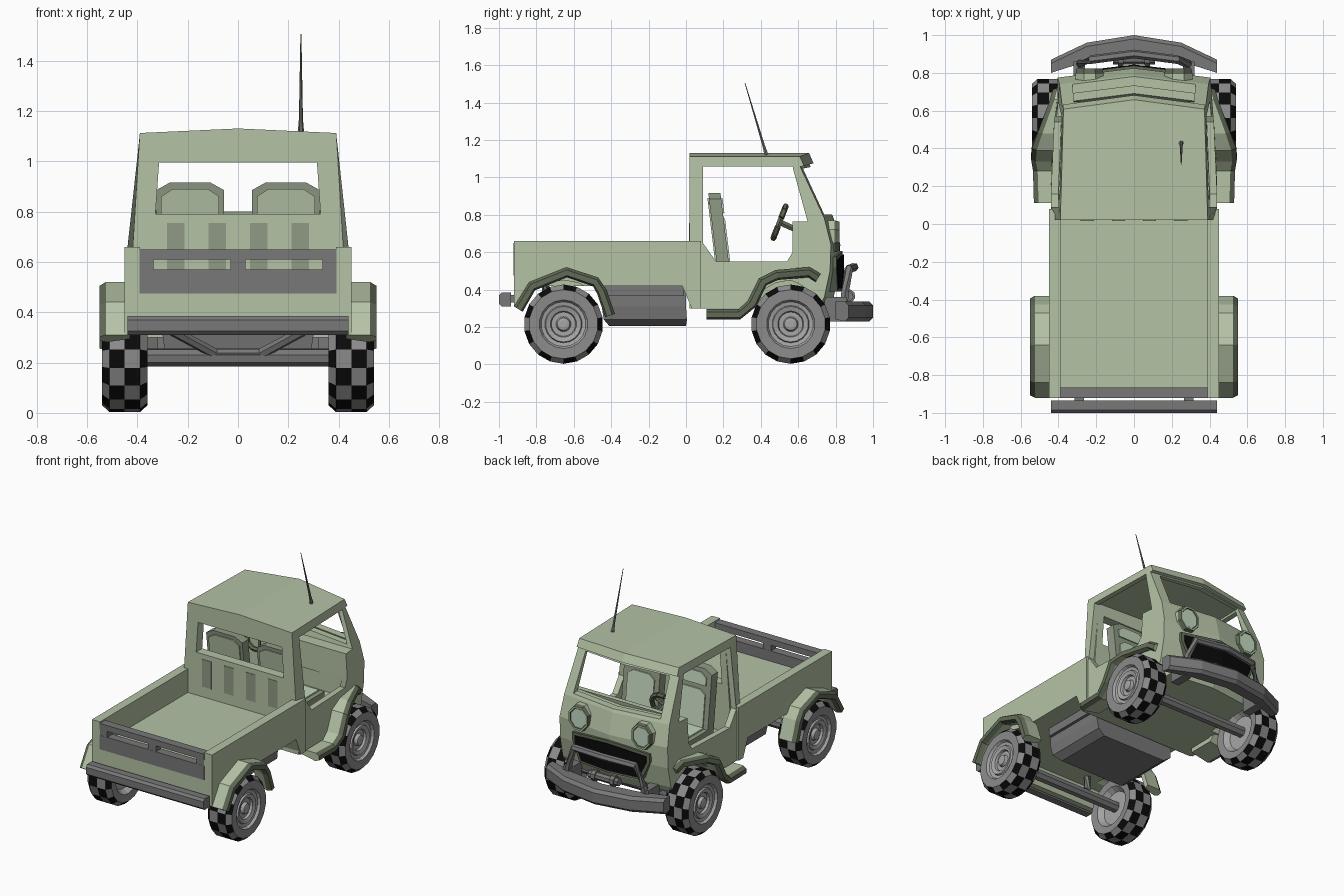
import bpy, bmesh, math
from mathutils import Vector as V

if "Cube" in bpy.data.objects:
    bpy.data.objects.remove(bpy.data.objects["Cube"])


def material(name, rgb):
    m = bpy.data.materials.new(name)
    m.diffuse_color = (*rgb, 1)
    m.use_nodes = True
    m.node_tree.nodes["Principled BSDF"].inputs["Base Color"].default_value = m.diffuse_color
    return m


GREEN = material("body green", (0.46, 0.545, 0.38))
MID = material("shaded green", (0.28, 0.33, 0.235))
DARK = material("dark green trim", (0.12, 0.145, 0.095))
GREY = material("steel grey", (0.19, 0.188, 0.192))
TIRE = material("tire grey", (0.26, 0.26, 0.265))
LIGHT = material("wheel grey", (0.38, 0.38, 0.38))
BLACK = material("black", (0.003, 0.003, 0.003))
LENS = material("pale lens", (0.56, 0.72, 0.55))
PAD = material("pale seat pad", (0.55, 0.68, 0.52))


def loft(name, rings, mats, mirror=False, rule=None):
    """Skin closed rings of points, cap both ends; rule(ring, side) -> material index."""
    bm = bmesh.new()
    vs = [[bm.verts.new(p) for p in r] for r in rings]
    n = len(rings[0])
    for i in range(len(vs) - 1):
        for j in range(n):
            k = (j + 1) % n
            f = bm.faces.new((vs[i][j], vs[i][k], vs[i + 1][k], vs[i + 1][j]))
            f.material_index = rule(i, j) if rule else 0
    for i, r in ((0, vs[0]), (len(vs) - 2, vs[-1])):
        bm.faces.new(r).material_index = rule(i, 0) if rule else 0
    bmesh.ops.recalc_face_normals(bm, faces=bm.faces)
    me = bpy.data.meshes.new(name)
    bm.to_mesh(me)
    bm.free()
    for m in mats if isinstance(mats, (list, tuple)) else [mats]:
        me.materials.append(m)
    o = bpy.data.objects.new(name, me)
    bpy.context.collection.objects.link(o)
    if mirror:
        o.modifiers.new("mirror", 'MIRROR')
    return o


def prism(name, pts, secs, axis, mat, mirror=False):
    put = {'x': lambda s, a, b: (s, a, b), 'y': lambda s, a, b: (a, s, b)}[axis]
    return loft(name, [[put(s, a, b) for a, b in pts] for s in secs], mat, mirror)


def box(name, x0, x1, y0, y1, z0, z1, mat, mirror=False):
    return prism(name, [(y0, z0), (y1, z0), (y1, z1), (y0, z1)], (x0, x1), 'x', mat, mirror)


def circle(cx, cy, r, n, off=0.5):
    return [(cx + r * math.cos((i + off) * math.tau / n), cy + r * math.sin((i + off) * math.tau / n))
            for i in range(n)]


def tube(name, pts, radii, mat, n=8, mirror=False):
    pts = [V(p) for p in pts]
    rings = []
    for i, p in enumerate(pts):
        t = (pts[min(i + 1, len(pts) - 1)] - pts[max(i - 1, 0)]).normalized()
        a = t.cross(V((0, 0.6, 0.8)) if abs(t.x) > 0.5 else V((1, 0, 0))).normalized()
        b = t.cross(a)
        r = radii[i] if isinstance(radii, list) else radii
        rings.append([p + a * u + b * v for u, v in circle(0, 0, r, n)])
    return loft(name, rings, mat, mirror)


def cut(o, cutter):
    cutter.hide_render = True
    m = o.modifiers.new("cut", 'BOOLEAN')
    m.operation, m.solver, m.object = 'DIFFERENCE', 'EXACT', cutter
    bpy.context.view_layer.objects.active = o
    bpy.ops.object.modifier_apply(modifier=m.name)
    bpy.data.objects.remove(cutter)


def cut_arches(o, y):
    for s in (-1, 1):
        cut(o, prism("arch_cutter", circle(y, 0.215, 0.235, 18), (s * 0.34, s * 0.6), 'x', GREEN))


def clamp(t):
    return max(0, min(1, t))


# cab shell: straight solid, hollowed and opened, then tapered and bowed
cab = prism("cab", [(0.02, 0.30), (0.76, 0.30), (0.79, 0.36), (0.82, 0.50), (0.825, 0.64), (0.79, 0.78),
                    (0.66, 1.07), (0.682, 1.075), (0.658, 1.13), (0.02, 1.13)], (-0.44, 0, 0.44), 'x', GREEN)
cut(cab, prism("interior_cutter", [(0.085, 0.47), (0.58, 0.47), (0.58, 0.79), (0.735, 0.79), (0.62, 1.085),
                                   (0.085, 1.085)], (-0.40, 0, 0.40), 'x', GREEN))
cut(cab, prism("door_cutter", [(0.09, 0.65), (0.16, 0.55), (0.54, 0.55), (0.59, 0.60), (0.59, 0.765),
                               (0.70, 0.765), (0.59, 1.07), (0.09, 1.07)], (-0.6, 0.6), 'x', GREEN))
cut(cab, box("windshield_cutter", -0.365, 0.365, 0.6, 0.95, 0.80, 1.055, GREEN))
cut(cab, box("rear_window_cutter", -0.343, 0.343, -0.1, 0.2, 0.79, 0.995, GREEN))
cut_arches(cab, 0.56)
for v in cab.data.vertices:
    c = v.co
    side = abs(c.x) / 0.44
    scale = (1 - 0.1 * clamp((c.z - 0.65) / 0.48)) * (1 - 0.08 * clamp((c.y - 0.3) / 0.5))
    if c.y < 0.3 and c.z > 0.65:
        scale *= 0.985
    c.y -= 0.05 * side * clamp((c.y - 0.55) / 0.1)
    c.z -= 0.018 * side * clamp((c.z - 1.0) / 0.1)
    c.x *= scale

# ribs on the cab back
for i in range(4):
    x = -0.2475 + i * 0.165
    box("cab_back_rib", x - 0.035, x + 0.035, 0.017, 0.023, 0.57, 0.755, MID)

# cargo bed
bed = prism("cargo_bed", [(-0.92, 0.31), (-0.88, 0.31), (-0.84, 0.42), (-0.02, 0.42), (0.03, 0.30), (0.08, 0.30),
                          (0.08, 0.66), (-0.92, 0.66)], (-0.45, 0.45), 'x', GREEN)
cut(bed, box("bed_cutter", -0.39, 0.39, -1.1, 0.02, 0.50, 0.9, GREEN))
cut_arches(bed, -0.655)

# tailgate with two slots
for z0, z1 in ((0.475, 0.57), (0.61, 0.65)):
    box("tailgate_rail", -0.392, 0.392, -0.922, -0.865, z0, z1, GREY)
box("tailgate_middle", -0.03, 0.03, -0.921, -0.866, 0.57, 0.61, GREY)
box("tailgate_end", 0.335, 0.391, -0.921, -0.866, 0.57, 0.61, GREY, True)

# rear bumper and mounts
prism("rear_bumper", [(-1.0, 0.325), (-0.985, 0.31), (-0.935, 0.31), (-0.935, 0.385), (-0.985, 0.385),
                      (-1.0, 0.37)], (-0.44, 0.44), 'x', GREY)
box("bumper_mount", 0.265, 0.315, -0.94, -0.90, 0.33, 0.37, GREY, True)


# fenders: swept band with a dark outer lip
def fender(name, path, x_in):
    rings = []
    for i, (y, z, xo) in enumerate(path):
        a, b = path[max(i - 1, 0)], path[min(i + 1, len(path) - 1)]
        t = V((0, b[0] - a[0], b[1] - a[1])).normalized()
        n = V((0, t.z, -t.y))
        rings.append([V((x, y, z)) + n * d for x, d in ((x_in, 0), (xo - 0.025, 0), (xo, 0.015), (xo, 0.045),
                                                        (xo - 0.03, 0.055), (x_in, 0.03))])
    loft(name, rings, [GREEN, DARK], True, lambda i, j: 1 if 1 <= j <= 3 else 0)


fender("rear_fender", [(-0.92, 0.31, 0.55), (-0.84, 0.44, 0.55), (-0.64, 0.52, 0.55), (-0.47, 0.465, 0.55),
                       (-0.425, 0.40, 0.55), (-0.38, 0.27, 0.55)], 0.43)
fender("front_fender", [(0.11, 0.295, 0.53), (0.28, 0.295, 0.535), (0.33, 0.34, 0.545), (0.39, 0.46, 0.54),
                        (0.48, 0.505, 0.51), (0.66, 0.52, 0.445), (0.72, 0.485, 0.43)], 0.375)

# wheels: turned section, checkered tread
SECTION = [(-0.05, 0.05), (-0.05, 0.11), (-0.085, 0.135), (-0.09, 0.185), (-0.06, 0.212), (0, 0.212), (0.06, 0.212),
           (0.09, 0.185), (0.088, 0.13), (0.072, 0.12), (0.068, 0.10), (0.078, 0.095), (0.07, 0.07), (0.055, 0.065),
           (0.055, 0.04), (0.075, 0.033), (0.078, 0.02)]


def wheel_rule(i, j):
    if 3 <= i <= 6:
        return (i + j) % 2
    return 0 if i in (2, 7) else 2


for label, y in (("rear", -0.655), ("front", 0.56)):
    loft(label + "_wheel", [[(0.45 + dx, a, b) for a, b in circle(y, 0.215, r, 18)] for dx, r in SECTION],
         [TIRE, BLACK, LIGHT], True, wheel_rule)
    tube(label + "_axle", [(-0.41, y, 0.22), (0.41, y, 0.22)], 0.037, GREY)

# suspension arms and under-floor tank
tube("rear_support", [(-0.25, -0.75, 0.43), (-0.25, -0.75, 0.32), (-0.09, -0.67, 0.235), (0.09, -0.67, 0.235),
                      (0.25, -0.75, 0.32), (0.25, -0.75, 0.43)], 0.022, GREY, 6)
TANK = [(0.30, 0.42, -0.45, 0.0), (0.30, 0.31, -0.45, 0.0), (0.29, 0.24, -0.44, 0.005), (0.24, 0.205, -0.41, 0.0)]
loft("tank", [[(-x, a, z), (x, a, z), (x, b, z), (-x, b, z)] for x, z, a, b in TANK], GREY)
box("tank_cover", -0.32, 0.32, -0.44, -0.01, 0.365, 0.425, GREY)

# front bumper, bowed in plan
BUMPER = [(-0.44, 0.80, 0.87), (-0.25, 0.86, 0.96), (0, 0.895, 1.0), (0.25, 0.86, 0.96), (0.44, 0.80, 0.87)]
loft("front_bumper", [[(x, a, 0.24), (x, b - 0.02, 0.23), (x, b, 0.25), (x, b, 0.315), (x, b - 0.02, 0.335),
                       (x, a, 0.335)] for x, a, b in BUMPER], GREY)
box("bumper_bracket", 0.26, 0.32, 0.74, 0.86, 0.23, 0.36, GREY, True)

# brush bar and winch
tube("brush_bar", [(-0.29, 0.845, 0.32), (-0.28, 0.85, 0.38), (-0.23, 0.87, 0.51), (0, 0.90, 0.52), (0.23, 0.87, 0.51),
                   (0.28, 0.85, 0.38), (0.29, 0.845, 0.32)], 0.023, GREY, 6)
tube("winch_drum", [(-0.11, 0.87, 0.365), (0.11, 0.87, 0.365)], 0.026, GREY)
for x in (-0.07, 0.07):
    tube("winch_flange", [(x - 0.015, 0.87, 0.365), (x + 0.015, 0.87, 0.365)], 0.036, GREY)


# grille: dark frame and black insert, bowed with the nose
def grille(name, w, z0, z1, y, mat):
    rows = [(-w, 0.6), (-w * 0.8, 0), (0, 0.0), (w * 0.8, 0), (w, 0.6)]
    rings = []
    for x, t in rows:
        yy = y - 0.118 * abs(x)
        lo = z0 + (z1 - z0) * t
        hi = z1 - 0.03 * abs(x) / w
        rings.append([(x, 0.74, lo), (x, yy, lo), (x, yy, hi), (x, 0.74, hi)])
    loft(name, rings, mat)


grille("grille_frame", 0.29, 0.39, 0.605, 0.838, DARK)
grille("grille_mesh", 0.268, 0.405, 0.587, 0.844, BLACK)

# headlights, tall octagons with a slim dark rim
def lamp(s):
    return [(0.235 + a * s * 0.95, b * s * 1.08 + 0.685) for a, b in circle(0, 0, 0.085, 8)]


RIM = [(0.74, 1.0), (0.795, 1.0), (0.822, 0.92), (0.822, 0.78), (0.812, 0.74)]
loft("headlight_rim", [[(a, y, b) for a, b in lamp(s)] for y, s in RIM], [GREEN, DARK], True,
     lambda i, j: 1 if i in (1, 3) else 0)
prism("headlight_lens", lamp(0.73), (0.811, 0.818), 'y', LENS, True)


# seats: reclined back, pad and cushion
def lean(o):
    for v in o.data.vertices:
        v.co.y += 0.12 * (0.91 - v.co.z)


def back_outline(w, z0, z1):
    return [(0.19 - w, z0), (0.19 + w, z0), (0.19 + w, z1 - 0.03), (0.19 + w * 0.6, z1), (0.19 - w * 0.6, z1),
            (0.19 - w, z1 - 0.03)]


lean(prism("seat_back", back_outline(0.135, 0.47, 0.915), (0.12, 0.185), 'y', MID, True))
lean(prism("seat_back_rear", back_outline(0.115, 0.47, 0.89), (0.112, 0.13), 'y', GREEN, True))
lean(prism("seat_pad", back_outline(0.10, 0.52, 0.78), (0.18, 0.193), 'y', PAD, True))
lean(prism("headrest_pad", back_outline(0.10, 0.81, 0.89), (0.18, 0.193), 'y', PAD, True))
box("seat_cushion", 0.055, 0.325, 0.20, 0.46, 0.465, 0.53, MID, True)
box("cushion_pad", 0.085, 0.295, 0.235, 0.445, 0.52, 0.54, PAD, True)

# steering wheel on the left
center, up = V((-0.19, 0.50, 0.76)), V((0, 0.36, 0.93))
ring = [center + V((1, 0, 0)) * a + up * b for a, b in circle(0, 0, 0.095, 12)]
for i in range(12):
    tube("steering_rim", [ring[i], ring[(i + 1) % 12]], 0.016, DARK, 6)
for i in (1, 5, 9):
    tube("steering_spoke", [center, ring[i]], 0.010, DARK, 4)
tube("steering_column", [center, (-0.19, 0.60, 0.715)], 0.018, DARK, 6)

# antenna on the roof
tube("antenna", [(0.25, 0.43, 1.12), (0.25, 0.415, 1.17), (0.25, 0.315, 1.505)], [0.012, 0.008, 0.002], GREY, 6)
